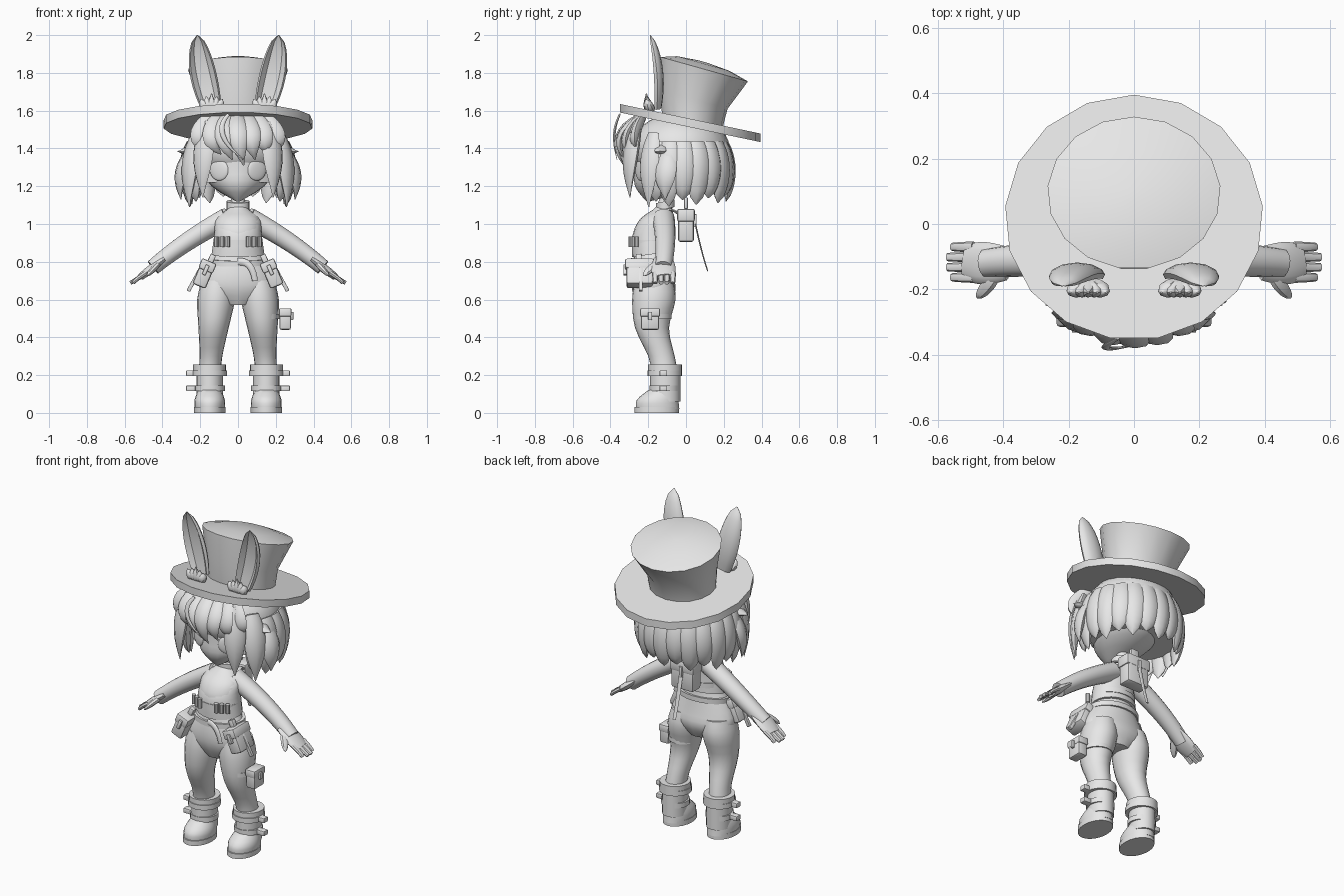
import bpy, bmesh, math
from mathutils import Vector, Matrix

default_cube = bpy.data.objects.get("Cube")
if default_cube:
    bpy.data.objects.remove(default_cube, do_unlink=True)

colour = (.8, .8, .8, 1)
grey = bpy.data.materials.new("light_grey")
grey.use_nodes = True
grey.diffuse_color = colour
grey.node_tree.nodes["Principled BSDF"].inputs["Base Color"].default_value = colour

FRONT, BACK, UP = Vector((0, -1, 0)), Vector((0, 1, 0)), Vector((0, 0, 1))


# ---------- helpers ----------
def finish(bm, name, sharp_angle=40):
    """Turn a bmesh into a smooth-shaded object with sharp edges kept."""
    bmesh.ops.recalc_face_normals(bm, faces=bm.faces)
    mesh = bpy.data.meshes.new(name)
    bm.to_mesh(mesh)
    bm.free()
    mesh.materials.append(grey)
    mesh.shade_smooth()
    mesh.set_sharp_from_angle(angle=math.radians(sharp_angle))
    bpy.context.collection.objects.link(bpy.data.objects.new(name, mesh))


def skin(bm, rings):
    """Bridge equal rings of points and cap both ends."""
    rows = [[bm.verts.new(point) for point in ring] for ring in rings]
    for lower, upper in zip(rows, rows[1:]):
        for i in range(len(lower)):
            bm.faces.new((lower[i - 1], lower[i], upper[i], upper[i - 1]))
    bm.faces.new(rows[0])
    bm.faces.new(rows[-1])


def rounded(keys, steps):
    """Smooth curve through the keys."""
    keys = [Vector(key) for key in keys]
    curve = []
    for i, (start, end) in enumerate(zip(keys, keys[1:])):
        before = keys[max(i - 1, 0)]
        after = keys[min(i + 2, len(keys) - 1)]
        leave, arrive = (end - before) / 2, (after - start) / 2
        for j in range(steps):
            t = j / steps
            blend = t * t * (3 - 2 * t)
            curve.append(start.lerp(end, blend) + leave * t * (1 - t) ** 2 - arrive * t * t * (1 - t))
    return curve + [keys[-1]]


def loft(name, keys, x=0, splay=0, lean=0, sides=20, steps=3, sharp_angle=40):
    """Stack of level ovals, each key being (height, y, half width, half depth)."""
    rings = []
    for z, y, wide, deep in rounded(keys, steps):
        angles = [math.tau * i / sides for i in range(sides)]
        rings.append([(x + splay * z + math.sin(a) * wide, y + math.cos(a) * deep,
                       z + lean * math.cos(a) * deep) for a in angles])
    bm = bmesh.new()
    skin(bm, rings)
    finish(bm, name, sharp_angle)


def band(name, x, y, z, wide, deep, height, lean=0, sides=20):
    """Short straight-sided oval ring."""
    ends = [(z - height / 2, y, wide, deep), (z + height / 2, y, wide, deep)]
    loft(name, ends, x=x, lean=lean, sides=sides, steps=1, sharp_angle=30)


def leaf(t):
    return math.sin(math.pi * (.2 + .8 * t))


def blunt(t):
    return max(leaf(t), 0) ** .5


def limb(t):
    return 1 - t / 4


def palm(t):
    return .8 + math.sin(math.pi * t) / 5


def sweep(bm, root, bend, tip, width, facing, flat=.5, shape=leaf, sides=8, scoop=False):
    """Oval section swept from root through bend to tip, its width following the shape rule."""
    root, bend, tip, facing = (Vector(v) for v in (root, bend, tip, facing))
    control = bend * 2 - (root + tip) / 2
    steps, rings = 10, []
    for i in range(steps + 1):
        t = i / steps
        middle = root.lerp(control, t).lerp(control.lerp(tip, t), t)
        along = (control - root).lerp(tip - control, t).normalized()
        across = along.cross(facing).normalized()
        outward = across.cross(along)
        radius = max(width * shape(t), .003)
        ring = []
        for j in range(sides):
            a = math.tau * j / sides
            rise = -.3 if scoop and math.sin(a) > .8 else math.sin(a)
            ring.append(middle + (across * math.cos(a) + outward * rise * flat) * radius)
        rings.append(ring)
    skin(bm, rings)


def single_sweep(name, *path, **options):
    bm = bmesh.new()
    sweep(bm, *path, **options)
    finish(bm, name)


def box(name, centre, size, tilt=0):
    bm = bmesh.new()
    bmesh.ops.create_cube(bm, size=1, matrix=Matrix.Diagonal((*size, 1)))
    bmesh.ops.bevel(bm, geom=bm.edges[:], offset=min(size) / 6, segments=2, profile=.5, affect='EDGES')
    bm.transform(Matrix.Translation(centre) @ Matrix.Rotation(tilt, 4, 'Y'))
    finish(bm, name)


def pouch(name, centre, size, facing, tilt=0):
    """Bag with a wider flap on top and a clasp on its outer face."""
    centre, size = Vector(centre), Vector(size)
    lift = Matrix.Rotation(tilt, 3, 'Y') @ UP * size.z / 3
    box(name, centre, size, tilt)
    box(name + "_flap", centre + lift, (size.x * 1.1, size.y * 1.1, size.z * .4), tilt)
    box(name + "_clasp", centre + lift / 2 + facing * abs(facing.dot(size)) * .55,
        (.02, .02, size.z * .4), tilt)


def ball(name, centre, radii, turn=0):
    bm = bmesh.new()
    bmesh.ops.create_uvsphere(bm, u_segments=24, v_segments=14, radius=1)
    bm.transform(Matrix.Translation(centre) @ Matrix.Rotation(turn, 4, 'Z') @ Matrix.Diagonal((*radii, 1)))
    finish(bm, name)


def around(degrees, z, reach):
    """Point around the head, measured from the back."""
    a = math.radians(degrees)
    return Vector((math.sin(a) * reach * .28, math.cos(a) * reach * .26 - .03, z))


# ---------- hat ----------
band("hat_brim", 0, .02, 1.535, .395, .375, .045, lean=-.21, sides=17)
loft("hat_crown", [(1.54, .03, .2, .16), (1.66, .04, .21, .18), (1.82, .095, .265, .233),
                   (1.85, .09, .16, .14), (1.86, .09, .02, .02)],
     lean=-.28, sides=17, steps=1, sharp_angle=30)

# ---------- head and hair ----------
loft("head", [(1.12, -.2, .01, .01), (1.2, -.1, .14, .17), (1.3, -.05, .19, .22),
              (1.45, -.04, .2, .21), (1.54, -.03, .05, .05)])
ball("hair_cap", (0, -.03, 1.4), (.26, .26, .19))
loft("hair_mass", [(1.5, 0, .21, .2), (1.38, 0, .265, .235), (1.22, 0, .27, .235)], sides=28)

bm = bmesh.new()
lock_count = 15
for i in range(lock_count):
    angle = 244 * (i / (lock_count - 1) - .5)
    low = 1.15 - .03 * (i % 2) - abs(angle) / 4000
    sweep(bm, around(angle, 1.43, .88), around(angle, 1.28, 1), around(angle, low, .93),
          .068, around(angle, 0, 1), shape=blunt)
finish(bm, "back_hair_locks")

bm = bmesh.new()
for i in range(7):
    x = .06 * (i - 3)
    y = 2.4 * x * x - .35
    sweep(bm, (x * .7, -.22, 1.58), (x * 1.1, y, 1.46), (x + .03, y + .02, 1.31 + abs(x) / 2),
          .058, FRONT, flat=.45)
finish(bm, "fringe_locks")
single_sweep("loose_strand", (-.05, -.35, 1.58), (-.08, -.38, 1.47), (.03, -.365, 1.34), .014, FRONT)

# ---------- neck, torso and clothing ----------
loft("torso", [(.57, -.17, .08, .08), (.65, -.17, .2, .115), (.74, -.18, .185, .11), (.87, -.18, .115, .09),
               (.95, -.18, .12, .1), (1.03, -.16, .11, .08), (1.1, -.11, .04, .04), (1.2, -.1, .04, .04)])
loft("vest", [(.84, -.18, .14, .105), (.95, -.18, .125, .105), (1.02, -.16, .12, .09), (1.06, -.14, .09, .07)],
     lean=.15)
band("collar", 0, -.11, 1.1, .06, .05, .04, lean=.2)
band("belt", 0, -.18, .8, .16, .11, .03, lean=.1)
band("bullet_belt", 0, -.18, .9, .13, .11, .03)
single_sweep("front_strap", (0, -.285, .8), (.06, -.3, .78), (.09, -.3, .7), .02, FRONT, shape=limb)

# ---------- backpack ----------
pouch("backpack", (0, 0, .99), (.15, .085, .17), BACK)
box("backpack_loop", (0, 0, 1.11), (.05, .02, .06))
single_sweep("hanging_strap", (0, .05, 1), (0, .08, .87), (0, .115, .75), .014, BACK, flat=.3, shape=limb)

# ---------- paired parts ----------
for s, side in ((1, "left_"), (-1, "right_")):
    # scooped ear with fluff at its base
    single_sweep(side + "ear", (s * .14, -.155, 1.62), (s * .19, -.155, 1.82), (s * .215, -.19, 2),
                 .07, FRONT, flat=.48, shape=blunt, sides=12, scoop=True)
    bm = bmesh.new()
    for i in range(5):
        spread = .028 * (i - 2)
        sweep(bm, (s * .14, -.18, 1.6), (s * .14 + spread * .7, -.2, 1.63),
              (s * .14 + spread, -.21, 1.69 - abs(spread) / 2), .03, FRONT, flat=.9)
    finish(bm, side + "ear_fluff")

    # eye and face-framing hair
    ball(side + "eye", (s * .1, -.24, 1.285), (.055, .012, .055), turn=s / 2)
    bm = bmesh.new()
    for angle, top, low, reach in ((147, 1.54, 1.14, 1.22), (125, 1.48, 1.09, 1.12), (106, 1.38, 1.13, 1.12)):
        sweep(bm, around(s * angle, top, reach * .85), around(s * angle, (top + low) / 2, reach),
              around(s * angle, low, reach), .062, around(s * angle, 0, 1))
    sweep(bm, around(s * 115, 1.42, .85), around(s * 113, 1.39, 1.05), around(s * 110, 1.385, 1.22), .04, UP)
    finish(bm, side + "face_locks")

    # arm, palm, fingers and thumb
    slope = Vector((s * .6, 0, 1))
    bm = bmesh.new()
    sweep(bm, (s * .06, -.12, 1.03), (s * .27, -.11, .905), (s * .45, -.12, .77), .06, slope,
          flat=.95, shape=limb, sides=14)
    sweep(bm, (s * .39, -.12, .815), (s * .46, -.12, .762), (s * .515, -.115, .72), .065, slope,
          flat=.35, shape=palm, sides=14)
    for i in range(4):
        y = -.07 - .031 * i
        reach = .57 if i in (1, 2) else .555
        sweep(bm, (s * .49, y, .74), (s * .53, y, .712), (s * reach, y, .688), .017, slope, flat=.8, shape=limb)
    sweep(bm, (s * .42, -.15, .79), (s * .45, -.19, .76), (s * .48, -.225, .725), .024, slope,
          flat=.7, shape=blunt)
    finish(bm, side + "arm")

    # leg
    loft(side + "leg", [(.7, -.17, .085, .1), (.6, -.17, .1, .115), (.45, -.18, .08, .09),
                        (.3, -.13, .06, .07), (.2, -.11, .06, .07)], x=s * .17, splay=-s * .09)

    # buckled boot
    foot = s * .15
    loft(side + "boot_shaft", [(.06, -.11, .07, .08), (.22, -.11, .07, .08)], x=foot)
    loft(side + "boot_foot", [(.02, -.15, .08, .115), (.07, -.15, .08, .11), (.12, -.12, .06, .08)], x=foot)
    band(side + "boot_sole", foot, -.155, .015, .083, .118, .03)
    band(side + "boot_cuff", foot, -.11, .225, .087, .09, .06)
    for z, wide in ((.13, .08), (.21, .092)):
        band(side + "boot_strap", foot, -.113, z, wide, wide, .03)
        box(side + "boot_buckle", (s * .25, -.12, z), (.05, .04, .03))

    # bullets, hip pouch and straps
    for i in range(3):
        x = .055 + .03 * i
        y = -.18 - .12 * math.cos(x * 7)
        band(side + "bullet", s * x, y, .905, .013, .013, .055, sides=10)
    pouch(side + "hip_pouch", (s * .18, -.245, .735), (.075, .14, .14), FRONT, tilt=-s * .4)
    box(side + "hip_strap", (s * .225, -.24, .715), (.02, .02, .16), tilt=-s / 2)
    box(side + "hip_loop", (s * .14, -.25, .815), (.03, .03, .05), tilt=-s * .4)
    single_sweep(side + "shoulder_strap", (s * .06, -.02, 1.03), (s * .07, -.08, 1.075), (s * .08, -.14, 1.05),
                 .014, UP, shape=limb)

# ---------- thigh pouch on the left leg ----------
band("thigh_band", .13, -.176, .51, .09, .1, .025)
pouch("thigh_pouch", (.25, -.19, .495), (.06, .095, .11), Vector((1, 0, 0)))
